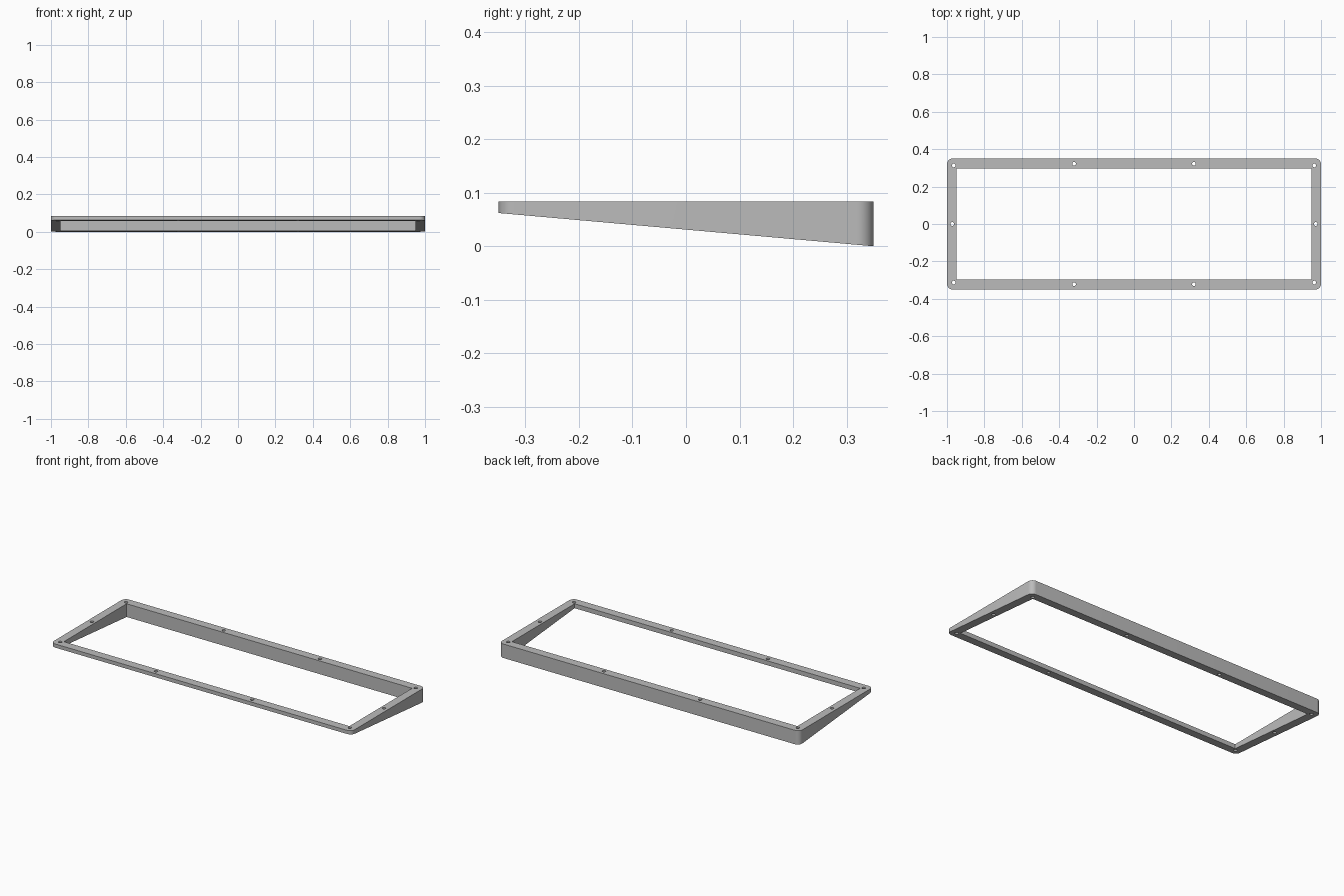
import bpy, bmesh, math

cube = bpy.data.objects.get("Cube")
if cube:
    bpy.data.objects.remove(cube, do_unlink=True)

HALF_X, HALF_Y = 1.0, 0.35
INNER_X, INNER_Y = 0.95, 0.298
CORNER, HOLE = 0.03, 0.01
TOP, FRONT_BOTTOM = 0.084, 0.062


def arc(cx, cy, radius, start, sweep, steps):
    return [(cx + radius * math.cos(start + sweep * i / steps),
             cy + radius * math.sin(start + sweep * i / steps)) for i in range(steps + 1)]


def add_loop(bm, points):
    verts = [bm.verts.new((x, y, 0)) for x, y in points]
    for i, v in enumerate(verts):
        bm.edges.new((v, verts[i - 1]))


bm = bmesh.new()

# Rounded outer outline
outline = []
for i, (sx, sy) in enumerate([(1, 1), (-1, 1), (-1, -1), (1, -1)]):
    outline += arc(sx * (HALF_X - CORNER), sy * (HALF_Y - CORNER), CORNER,
                   i * math.pi / 2, math.pi / 2, 10)
add_loop(bm, outline)

# Square-cornered opening
add_loop(bm, [(INNER_X, INNER_Y), (-INNER_X, INNER_Y),
              (-INNER_X, -INNER_Y), (INNER_X, -INNER_Y)])

# Screw holes at the corners, along the long rails and mid-way on the short rails
holes = [(sx * x, sy * y) for x, y in [(0.964, 0.313), (0.32, 0.322)]
         for sx in (-1, 1) for sy in (-1, 1)]
holes += [(-0.972, 0), (0.972, 0)]
for x, y in holes:
    add_loop(bm, arc(x, y, HOLE, 0, math.tau, 20)[:-1])

# Fill the plan, extrude it, and slope the underside down towards the back
bmesh.ops.triangle_fill(bm, use_beauty=True, use_dissolve=False, edges=bm.edges[:])
result = bmesh.ops.extrude_face_region(bm, geom=bm.faces[:], use_keep_orig=True)
upper = {g for g in result["geom"] if isinstance(g, bmesh.types.BMVert)}
for v in bm.verts:
    v.co.z = TOP if v in upper else FRONT_BOTTOM * (HALF_Y - v.co.y) / (2 * HALF_Y)
bmesh.ops.recalc_face_normals(bm, faces=bm.faces[:])

mesh = bpy.data.meshes.new("wedge_frame")
bm.to_mesh(mesh)
bm.free()
frame = bpy.data.objects.new("wedge_frame", mesh)
bpy.context.collection.objects.link(frame)

# Plain grey material
grey = bpy.data.materials.new("light_grey")
grey.use_nodes = True
color = (0.5, 0.5, 0.5, 1)
grey.diffuse_color = color
grey.node_tree.nodes["Principled BSDF"].inputs["Base Color"].default_value = color
mesh.materials.append(grey)

# Smooth the rounded corners and hole walls
bpy.ops.object.select_all(action="DESELECT")
frame.select_set(True)
bpy.context.view_layer.objects.active = frame
bpy.ops.object.shade_smooth_by_angle(angle=math.radians(30))
